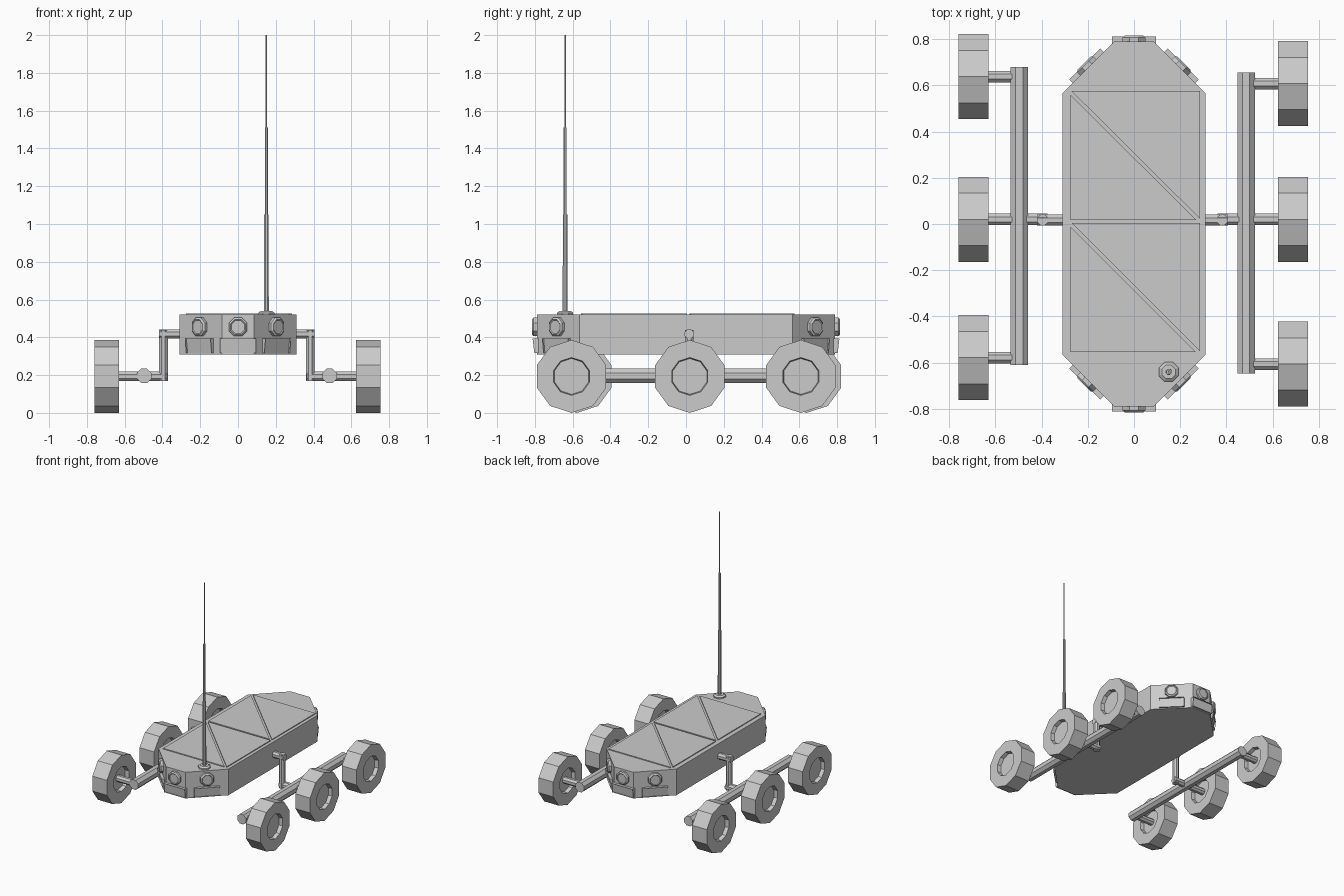
import bpy, bmesh
from math import pi, cos, sin
from mathutils import Vector

if "Cube" in bpy.data.objects:
    bpy.data.objects.remove(bpy.data.objects["Cube"])


def finish(name, bm):
    bmesh.ops.recalc_face_normals(bm, faces=bm.faces[:])
    me = bpy.data.meshes.new(name)
    bm.to_mesh(me)
    bm.free()
    ob = bpy.data.objects.new(name, me)
    bpy.context.collection.objects.link(ob)
    return ob


def lathe(name, origin, axis, profile, n=8, phase=0.0):
    """Flat-faced turned part: profile is (distance along axis, radius)."""
    o, a = Vector(origin), Vector(axis).normalized()
    u = Vector((1, 0, 0)) if abs(a.z) > 0.9 else Vector((0, 0, 1))
    v = a.cross(u)
    bm = bmesh.new()
    rings = []
    for d, r in profile:
        rings.append([bm.verts.new(o + a * d + (u * cos(t) + v * sin(t)) * r)
                      for t in (phase + 2 * pi * i / n for i in range(n))])
    for p, q in zip(rings, rings[1:]):
        for i in range(n):
            j = (i + 1) % n
            bm.faces.new((p[i], p[j], q[j], q[i]))
    bm.faces.new(rings[0][::-1])
    bm.faces.new(rings[-1])
    return finish(name, bm)


def rod(name, p, q, r, n=8):
    p, q = Vector(p), Vector(q)
    return lathe(name, p, q - p, [(0, r), ((q - p).length, r)], n, pi / n)


def prism(name, outline, z0, z1):
    bm = bmesh.new()
    f = bm.faces.new([bm.verts.new((x, y, z0)) for x, y in outline])
    ext = bmesh.ops.extrude_face_region(bm, geom=[f])
    for v in ext["geom"]:
        if isinstance(v, bmesh.types.BMVert):
            v.co.z = z1
    if not any((f_.calc_center_median().z - z0) < 1e-6 for f_ in bm.faces):
        bmesh.ops.contextual_create(bm, geom=[e for e in bm.edges if e.is_boundary])
    return finish(name, bm)


def sensor_box(name, centre, direction, w, h, d):
    """Box on a facet, lower front edge leaning in, with a recessed slot."""
    o, a = Vector(centre), Vector(direction).normalized()
    up = Vector((0, 0, 1))
    s = a.cross(up)
    bm = bmesh.new()

    def quad(depth_low, depth_high):
        return [bm.verts.new(o + s * (i * w / 2) + up * (k * h / 2) + a * (depth_high if k > 0 else depth_low))
                for i, k in ((-1, -1), (1, -1), (1, 1), (-1, 1))]
    back, front = quad(-0.02, -0.02), quad(d * 0.6, d)
    bm.faces.new(back[::-1])
    face = bm.faces.new(front)
    for i in range(4):
        j = (i + 1) % 4
        bm.faces.new((back[i], back[j], front[j], front[i]))
    bmesh.ops.inset_region(bm, faces=[face], thickness=0.014)
    for v in face.verts:
        v.co -= a * 0.01
    return finish(name, bm)


# Hull: elongated octagon
quarter = [(0.085, 0.79), (0.31, 0.565)]
hull = ([(x, y) for x, y in quarter] + [(x, -y) for x, y in quarter[::-1]]
        + [(-x, -y) for x, y in quarter] + [(-x, y) for x, y in quarter[::-1]])
prism("hull", hull, 0.31, 0.52)

# Triangular solar panels, two per rectangle
g = 0.016
for label, y0, y1 in (("front", -0.555, 0.005), ("rear", 0.018, 0.575)):
    xl, xr = -0.275, 0.285
    prism("solar_panel_" + label + "_a", [(xl, y0), (xr - g, y0), (xl, y1 - g)], 0.515, 0.527)
    prism("solar_panel_" + label + "_b", [(xr, y0 + g * 0.3), (xr, y1), (xl + g * 0.3, y1)], 0.515, 0.527)

# Lamps and sensor boxes on the three facets at each end
for sy, end in ((-1, "front"), (1, "rear")):
    for sx, side in ((-1, "left"), (0, "middle"), (1, "right")):
        nrm = (sx, sy, 0)
        cx, cy = (0.1975 * sx, 0.6775 * sy) if sx else (0, 0.79 * sy)
        lathe(f"lamp_{end}_{side}", (cx, cy, 0.455), nrm,
              [(-0.02, 0.053), (0.018, 0.053), (0.026, 0.043), (0.022, 0.038)], 8, pi / 8)
        sensor_box(f"sensor_{end}_{side}", (cx, cy, 0.355), nrm, 0.19, 0.075, 0.022)

# Whip antenna in tapering steps
lathe("antenna", (0.15, -0.64, 0), (0, 0, 1),
      [(0.51, 0.046), (0.53, 0.046), (0.54, 0.032), (0.54, 0.014), (1.05, 0.013),
       (1.05, 0.009), (1.51, 0.009), (1.51, 0.004), (2.0, 0.004)], 8, pi / 8)

# Running gear: side, rail x, rail ends, wheel y positions, wheel centre x
axle_z = 0.193
wheel_profile = [(-0.035, 0.095), (-0.065, 0.1), (-0.065, 0.193),
                 (0.065, 0.193), (0.065, 0.1), (0.035, 0.095)]
sides = (("left", -1, 0.497, (-0.61, 0.68), (-0.578, 0.02, 0.638), 0.695, 0.395),
         ("right", 1, 0.485, (-0.647, 0.655), (-0.606, 0.02, 0.608), 0.689, 0.382))
for side, s, rail_x, (r0, r1), ys, wx, px in sides:
    rod(f"rail_{side}", (s * rail_x, r0, axle_z + 0.003), (s * rail_x, r1, axle_z + 0.003), 0.041)
    for y, pos in zip(ys, ("front", "middle", "rear")):
        lathe(f"wheel_{side}_{pos}", (s * wx, y, axle_z), (s, 0, 0), wheel_profile, 10)
        inner = px - 0.02 if pos == "middle" else rail_x
        rod(f"axle_{side}_{pos}", (s * inner, y, axle_z), (s * (wx - 0.03), y, axle_z), 0.027)
    # Cranked arm from the middle axle up to the hull
    rod(f"arm_post_{side}", (s * px, 0.017, 0.168), (s * px, 0.017, 0.44), 0.025)
    rod(f"arm_top_{side}", (s * (px + 0.024), 0.017, 0.417), (s * 0.29, 0.017, 0.417), 0.026)
